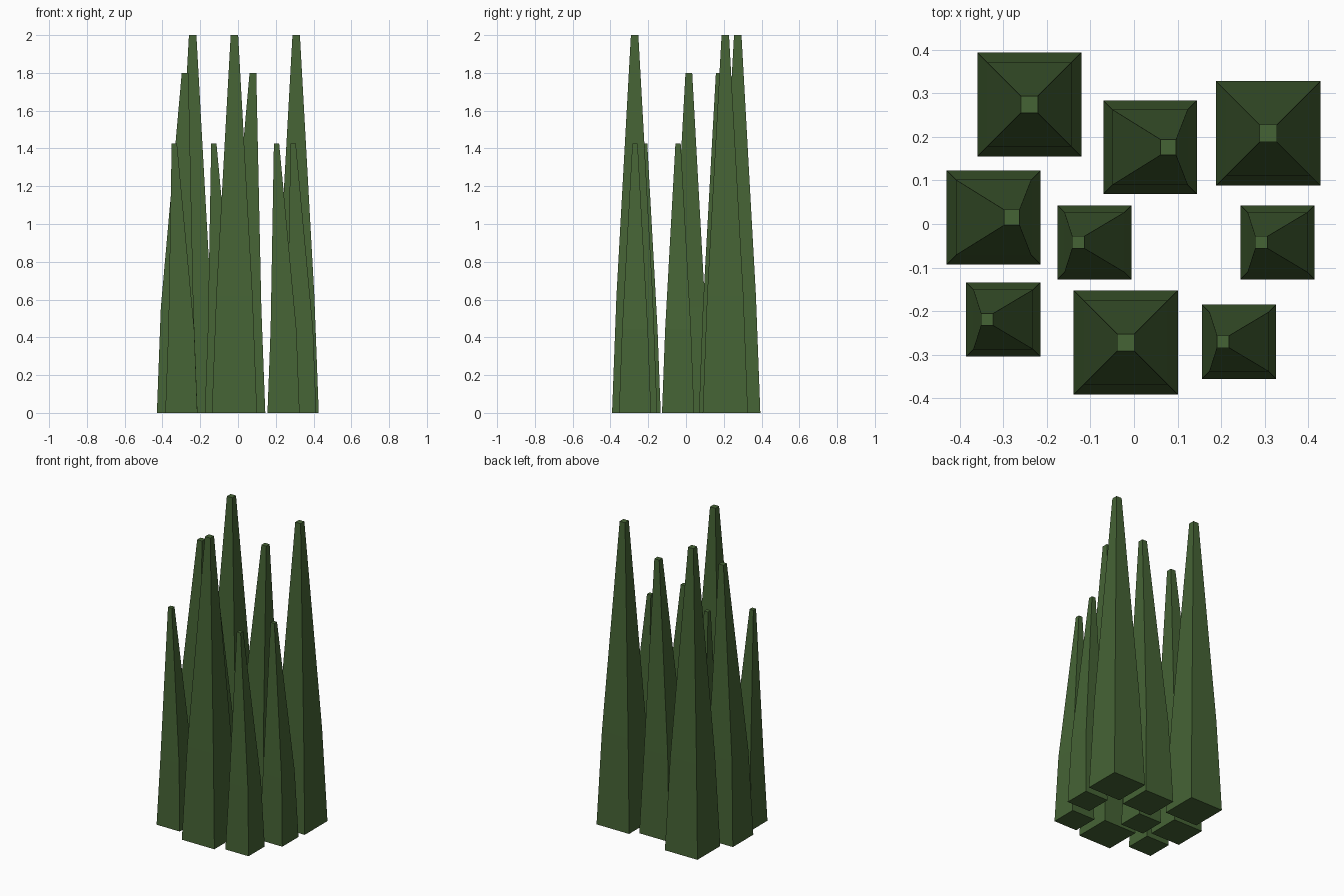
import bpy, bmesh

if "Cube" in bpy.data.objects:
    bpy.data.objects.remove(bpy.data.objects["Cube"])

mat = bpy.data.materials.new("grass_green")
mat.diffuse_color = (0.06, 0.125, 0.035, 1)
mat.use_nodes = True
mat.node_tree.nodes["Principled BSDF"].inputs["Base Color"].default_value = mat.diffuse_color


def blade(name, x, y, width, height, lean):
    """Square tapering blade: base, slightly narrower ring, small flat tip."""
    bm = bmesh.new()
    rings = []
    for scale, t, dx in ((1, 0, 0), (0.805, 0.31, 0), (0.165, 1, lean)):
        h = width * scale / 2
        rings.append([bm.verts.new((dx + sx * h, sy * h, t * height))
                      for sx, sy in ((-1, -1), (1, -1), (1, 1), (-1, 1))])
    for low, high in zip(rings, rings[1:]):
        for i in range(4):
            j = (i + 1) % 4
            bm.faces.new((low[i], low[j], high[j], high[i]))
    bm.faces.new(rings[0][::-1])
    bm.faces.new(rings[-1])
    mesh = bpy.data.meshes.new(name)
    bm.to_mesh(mesh)
    bm.free()
    mesh.materials.append(mat)
    ob = bpy.data.objects.new(name, mesh)
    ob.location = (x, y, 0)
    bpy.context.collection.objects.link(ob)


# size name: width, height, sideways lean of the tip, positions
groups = {
    "tall": (0.239, 2.0, 0.0, [(-0.24, 0.274), (0.308, 0.208), (-0.019, -0.272)]),
    "medium": (0.215, 1.8, 0.042, [(0.037, 0.176), (-0.322, 0.015)]),
    "short": (0.17, 1.425, -0.037,
              [(-0.091, -0.042), (0.329, -0.042), (-0.3, -0.219), (0.241, -0.27)]),
}
for size, (width, height, lean, spots) in groups.items():
    for n, (x, y) in enumerate(spots, 1):
        blade(f"{size}_grass_blade_{n}", x, y, width, height, lean)
